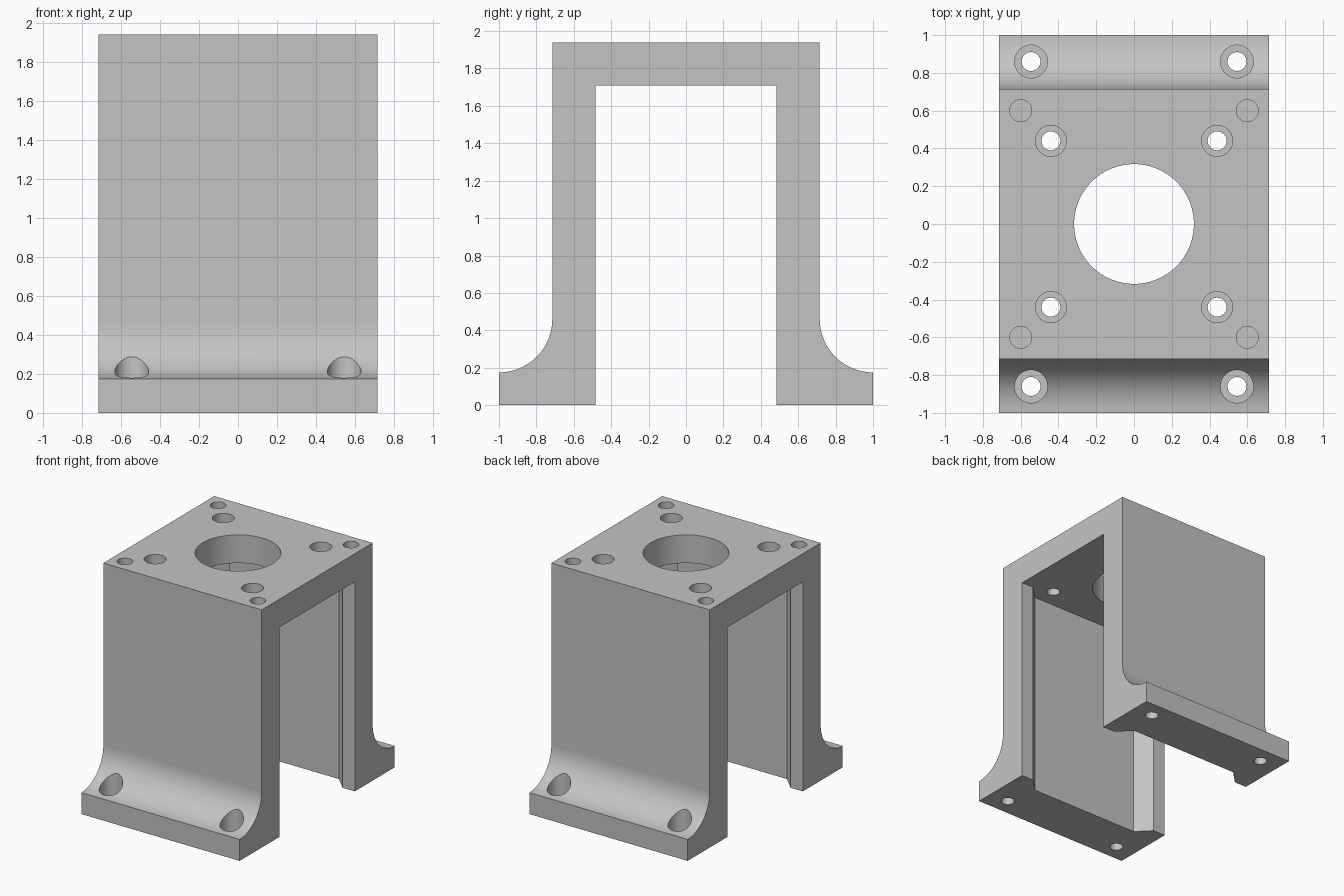
import bpy
import bmesh
from math import cos, sin, pi, radians
from mathutils import Vector

old = bpy.data.objects.get("Cube")
if old:
    bpy.data.objects.remove(old, do_unlink=True)

grey = bpy.data.materials.new("machined grey")
grey.use_nodes = True
grey.diffuse_color = (0.55, 0.55, 0.55, 1)
grey.node_tree.nodes["Principled BSDF"].inputs["Base Color"].default_value = grey.diffuse_color

HALF_WIDTH = 0.715   # outer half size of the square tower
HEIGHT = 1.94
CEILING = 1.71
FOOT = 0.175         # thickness of the foot flange at its tip
FILLET = 1 - HALF_WIDTH


def prism(name, points, direction):
    """Extrude a closed outline along a direction."""
    bm = bmesh.new()
    face = bm.faces.new([bm.verts.new(p) for p in points])
    moved = bmesh.ops.extrude_face_region(bm, geom=[face])["geom"]
    verts = [v for v in moved if isinstance(v, bmesh.types.BMVert)]
    bmesh.ops.translate(bm, verts=verts, vec=Vector(direction))
    bmesh.ops.recalc_face_normals(bm, faces=bm.faces)
    mesh = bpy.data.meshes.new(name)
    bm.to_mesh(mesh)
    bm.free()
    mesh.materials.append(grey)
    obj = bpy.data.objects.new(name, mesh)
    bpy.context.collection.objects.link(obj)
    return obj


def drill(name, x, y, radius, bottom, top, sides=64):
    """Round cutter standing between two heights."""
    ring = [(x + radius * cos(2 * pi * i / sides),
             y + radius * sin(2 * pi * i / sides), bottom) for i in range(sides)]
    return prism(name, ring, (0, 0, top - bottom))


def cut(body, cutter):
    cutter.hide_render = True
    mod = body.modifiers.new("cut", 'BOOLEAN')
    mod.operation = 'DIFFERENCE'
    mod.solver = 'EXACT'
    mod.object = cutter
    bpy.context.view_layer.objects.active = body
    bpy.ops.object.modifier_apply(modifier=mod.name)
    bpy.data.objects.remove(cutter, do_unlink=True)


# Tower with concave fillets running out to the feet
STEPS = 24
right_side = [(1, 0)]
for i in range(STEPS + 1):
    a = pi / 2 * i / STEPS
    right_side.append((1 - FILLET * sin(a), FOOT + FILLET * (1 - cos(a))))
right_side.append((HALF_WIDTH, HEIGHT))
outline = right_side + [(-y, z) for y, z in reversed(right_side)]
bracket = prism("bracket", [(-HALF_WIDTH, y, z) for y, z in outline],
                (2 * HALF_WIDTH, 0, 0))

# Open channel, with a chamfered recess in both inner walls
quarter = [(0.9, 0.485), (0.605, 0.485), (0.495, 0.595)]
half = quarter + [(-x, y) for x, y in reversed(quarter)]
plan = half + [(x, -y) for x, y in reversed(half)]
cut(bracket, prism("channel_cutter", [(x, y, -0.1) for x, y in plan],
                   (0, 0, CEILING + 0.1)))

# Large centre bore
cut(bracket, drill("bore_cutter", 0, 0, 0.317, 1.6, 2.1, 96))

for sx in (-1, 1):
    for sy in (-1, 1):
        # Counterbored screw holes in the top plate
        x, y = 0.44 * sx, 0.44 * sy
        cut(bracket, drill("top_counterbore", x, y, 0.082, 1.82, 2.1))
        cut(bracket, drill("top_screw_hole", x, y, 0.05, 1.6, 2.1))
        # Blind dowel holes at the top corners
        cut(bracket, drill("dowel_hole", 0.6 * sx, 0.6 * sy, 0.058, 1.78, 2.1))
        # Counterbored screw holes in the feet
        x, y = 0.545 * sx, 0.86 * sy
        cut(bracket, drill("foot_counterbore", x, y, 0.087, 0.09, 0.6))
        cut(bracket, drill("foot_screw_hole", x, y, 0.05, -0.1, 0.6))

# Smooth curved walls, crisp machined edges
bpy.ops.object.select_all(action='DESELECT')
bracket.select_set(True)
bpy.context.view_layer.objects.active = bracket
bpy.ops.object.shade_smooth_by_angle(angle=radians(30))
